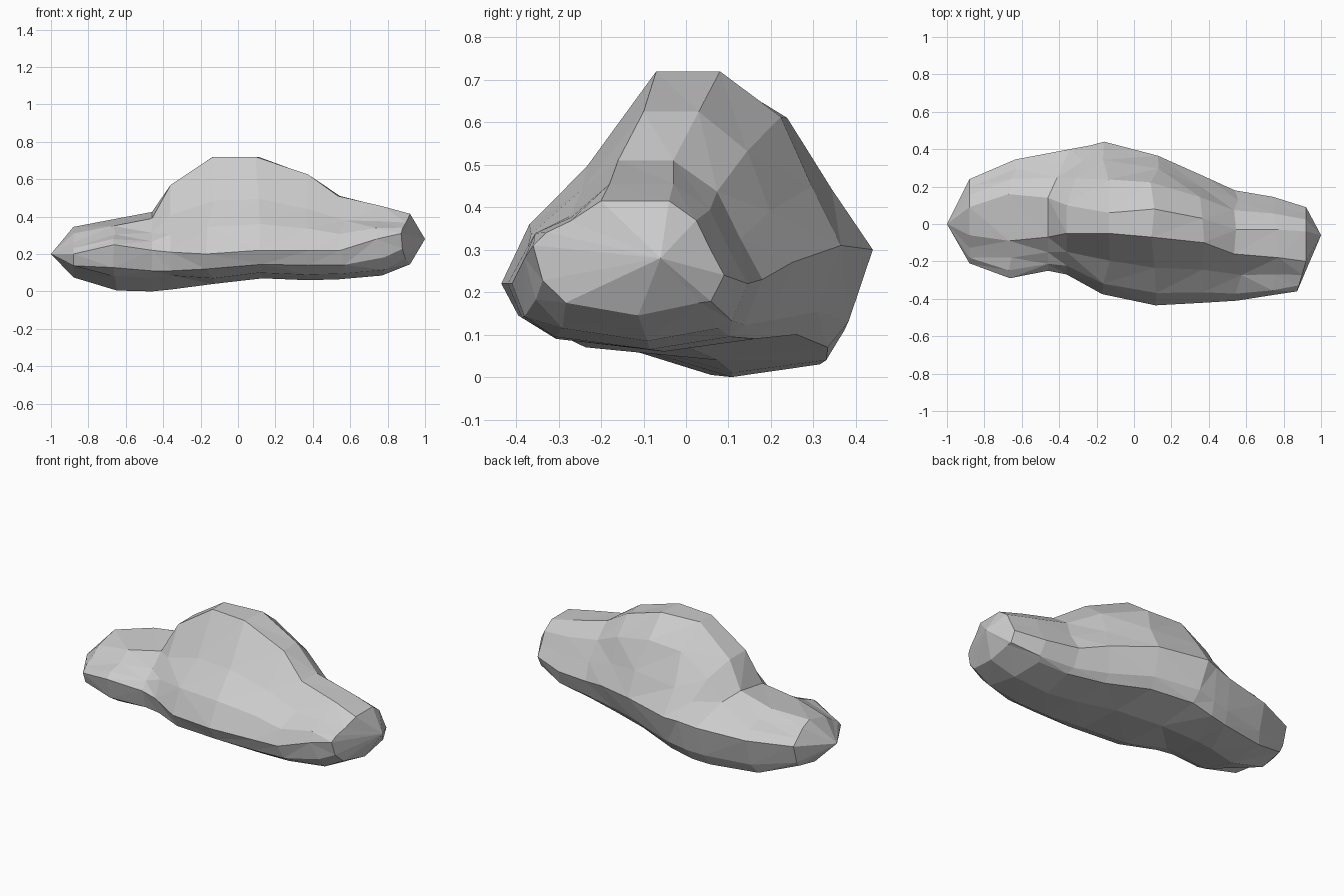
import bpy, bmesh, random
from mathutils import Vector

if "Cube" in bpy.data.objects:
    bpy.data.objects.remove(bpy.data.objects["Cube"])

random.seed(4)

# Cross-sections along x: x, front edge (y, z), crest (y front, y back, z), back edge (y, z), bottom z
sections = [
    (-0.88, -0.21, 0.20, -0.06, 0.09, 0.345, 0.24, 0.24, 0.075),
    (-0.65, -0.29, 0.25, -0.09, 0.16, 0.385, 0.345, 0.25, 0.005),
    (-0.46, -0.25, 0.22, -0.07, 0.14, 0.425, 0.40, 0.27, 0.00),
    (-0.36, -0.27, 0.21, -0.05, 0.10, 0.57, 0.42, 0.29, 0.01),
    (-0.15, -0.375, 0.20, -0.05, 0.06, 0.72, 0.44, 0.30, 0.04),
    (0.11, -0.435, 0.22, -0.07, 0.08, 0.72, 0.365, 0.31, 0.07),
    (0.37, -0.42, 0.22, -0.10, 0.03, 0.625, 0.25, 0.27, 0.06),
    (0.55, -0.41, 0.22, -0.16, -0.03, 0.51, 0.18, 0.23, 0.065),
    (0.76, -0.38, 0.28, -0.18, -0.03, 0.455, 0.145, 0.22, 0.085),
    (0.92, -0.36, 0.31, -0.20, -0.04, 0.415, 0.09, 0.24, 0.145),
]


def ring(s):
    """Thirteen points round one section, from the front edge over the crest and back underneath."""
    x, fy, fz, ty, ry, tz, by, bz, low = s
    lobe = x < -0.4
    f, t, r, b = (Vector((x, y, z)) for y, z in ((fy, fz), (ty, tz), (ry, tz), (by, bz)))
    if lobe:
        t.z -= 0.035
    bulge = 0.09 * (tz - bz)
    swell = 0.025 if -0.3 < x < 0.8 else 0.008
    w = by - fy
    pts = [f, f.lerp(t, 0.25) + Vector((0, -swell, swell * 0.6)), f.lerp(t, 0.55), t, r]
    for k, m in ((0.36, 1.1), (0.7, 0.45)):
        pts.append(r.lerp(b, k) + Vector((0, bulge * m, bulge * m)))
    pts.append(b)
    pts.append(Vector((x, by - 0.07 * w, bz + (low - bz) * 0.65)))
    pts.append(Vector((x, by - 0.13 * w, low + 0.03)))
    pts.append(Vector((x, fy + 0.55 * w, low)))
    pts.append(Vector((x, fy + 0.17 * w, low + (0.075 if x < -0.3 else 0.03))))
    pts.append(Vector((x, fy + 0.05 * w, fz + (low - fz) * 0.5)))
    # Slanted step beside the dome, slanted right-hand end, uneven facets elsewhere
    for p in pts:
        if -0.5 < x < -0.3:
            p.x += 0.45 * max(0, p.y - 0.14)
        elif x > 0.9:
            p.x += min(0, (p.y + 0.2) * 0.3)
        elif abs(x) < 0.8:
            p.x += random.uniform(-0.025, 0.025)
    return pts


# Boulder: loft the rings, close each end to a blunt tip
bm = bmesh.new()
rings = [[bm.verts.new(p) for p in ring(s)] for s in sections]
n = len(rings[0])
for a, b in zip(rings, rings[1:]):
    for i in range(n):
        j = (i + 1) % n
        bm.faces.new((a[i], a[j], b[j], b[i]))
for end, tip in ((rings[0], (-1, 0, 0.2)), (rings[-1], (1, -0.06, 0.28))):
    v = bm.verts.new(tip)
    for i in range(n):
        bm.faces.new((end[i], end[(i + 1) % n], v))
bmesh.ops.triangulate(bm, faces=bm.faces[:], quad_method='SHORT_EDGE')
bmesh.ops.recalc_face_normals(bm, faces=bm.faces[:])

mesh = bpy.data.meshes.new("boulder")
bm.to_mesh(mesh)
bm.free()
boulder = bpy.data.objects.new("boulder", mesh)
bpy.context.collection.objects.link(boulder)
